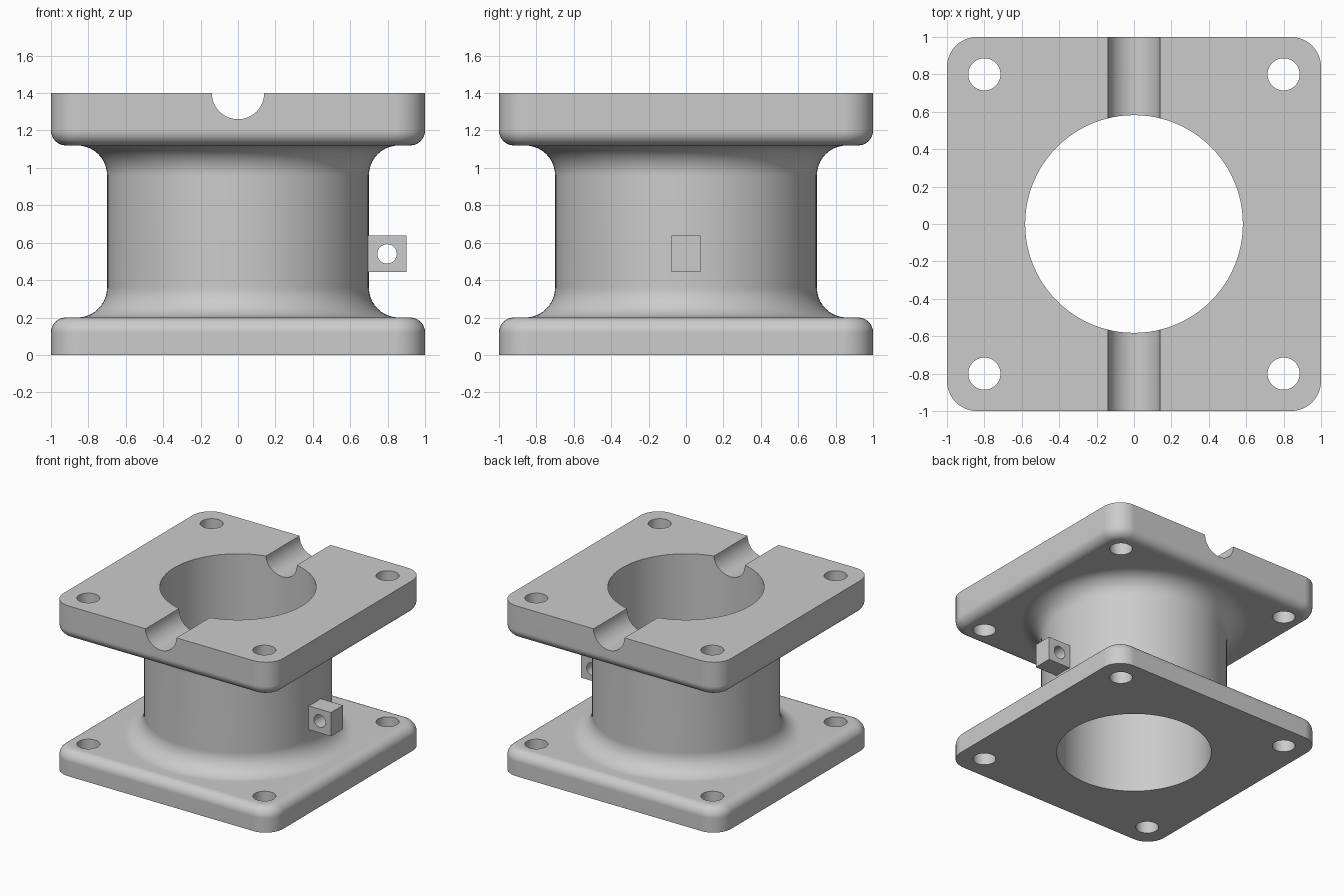
import bpy, bmesh, math
from mathutils import Matrix

if "Cube" in bpy.data.objects:
    bpy.data.objects.remove(bpy.data.objects["Cube"])

steel = bpy.data.materials.new("steel grey")
steel.diffuse_color = (0.6, 0.6, 0.6, 1)
steel.use_nodes = True
steel.node_tree.nodes["Principled BSDF"].inputs["Base Color"].default_value = steel.diffuse_color


def finish(name, bm):
    bmesh.ops.recalc_face_normals(bm, faces=bm.faces)
    mesh = bpy.data.meshes.new(name)
    bm.to_mesh(mesh)
    bm.free()
    mesh.materials.append(steel)
    ob = bpy.data.objects.new(name, mesh)
    bpy.context.collection.objects.link(ob)
    return ob


def loft(name, rings):
    """Capped solid through rings that all have the same number of points."""
    bm = bmesh.new()
    loops = [[bm.verts.new(p) for p in ring] for ring in rings]
    n = len(loops[0])
    for a, b in zip(loops, loops[1:]):
        for i in range(n):
            j = (i + 1) % n
            bm.faces.new((a[i], a[j], b[j], b[i]))
    bm.faces.new(loops[0])
    bm.faces.new(loops[-1])
    return finish(name, bm)


def rounded_square(half, radius, z, seg=10):
    pts = []
    for k, (sx, sy) in enumerate([(1, 1), (-1, 1), (-1, -1), (1, -1)]):
        for i in range(seg + 1):
            a = (k + i / seg) * math.pi / 2
            pts.append((sx * (half - radius) + radius * math.cos(a),
                        sy * (half - radius) + radius * math.sin(a), z))
    return pts


def flange(name, z_outer, z_inner):
    """Square plate whose edge facing the barrel is rounded."""
    s, r = (1 if z_inner > z_outer else -1), 0.08
    rings = [rounded_square(1, 0.16, z_outer)]
    for i in range(9):
        a = i / 8 * math.pi / 2
        d = r * (1 - math.cos(a))
        rings.append(rounded_square(1 - d, 0.16 - d, z_inner - s * r * (1 - math.sin(a))))
    return loft(name, rings)


def circle(radius, z, n=96):
    return [(radius * math.cos(2 * math.pi * i / n),
             radius * math.sin(2 * math.pi * i / n), z) for i in range(n)]


def cylinder(name, radius, loc, depth, n=48, along_y=False):
    bm = bmesh.new()
    m = Matrix.Translation(loc)
    if along_y:
        m = m @ Matrix.Rotation(math.pi / 2, 4, 'X')
    bmesh.ops.create_cone(bm, cap_ends=True, segments=n, radius1=radius,
                          radius2=radius, depth=depth, matrix=m)
    return finish(name, bm)


# barrel with fillets running out onto both flanges
R, F, Z0, Z1 = 0.70, 0.16, 0.20, 1.12
arc = [(R + F * (1 - math.sin(i / 10 * math.pi / 2)), F * (1 - math.cos(i / 10 * math.pi / 2)))
       for i in range(11)]
profile = [(R + F, Z0 - 0.05)] + [(r, Z0 + h) for r, h in arc]
profile += [(r, Z1 - h) for r, h in reversed(arc)] + [(R + F, Z1 + 0.05)]
body = loft("flanged_housing", [circle(r, z) for r, z in profile])

# side lug
bm = bmesh.new()
bmesh.ops.create_cube(bm, size=1, matrix=Matrix.Translation((0.775, 0, 0.54))
                      @ Matrix.Diagonal((0.25, 0.156, 0.195, 1)))
lug = finish("side_lug", bm)

joined = [flange("bottom_flange", 0, Z0), flange("top_flange", 1.4, Z1), lug]

# bore, pipe groove, lug hole and bolt holes
cutters = [cylinder("bore_cutter", 0.582, (0, 0, 0.7), 2, 96),
           cylinder("groove_cutter", 0.14, (0, 0, 1.4), 2.4, 48, True),
           cylinder("lug_hole_cutter", 0.052, (0.797, 0, 0.54), 0.4, 32, True)]
cutters += [cylinder("bolt_hole_cutter", 0.086, (x, y, 0.7), 2, 40)
            for x in (-0.8, 0.8) for y in (-0.8, 0.8)]

bpy.context.view_layer.objects.active = body
body.select_set(True)
for operation, tools in (('UNION', joined), ('DIFFERENCE', cutters)):
    for tool in tools:
        mod = body.modifiers.new("cut", 'BOOLEAN')
        mod.operation, mod.object, mod.solver = operation, tool, 'EXACT'
        bpy.ops.object.modifier_apply(modifier=mod.name)
        bpy.data.objects.remove(tool)

# smooth shading with crisp edges and flat plate faces
bpy.ops.object.shade_smooth_by_angle(angle=math.radians(30))
weighted = body.modifiers.new("flat_faces", 'WEIGHTED_NORMAL')
weighted.keep_sharp = True
